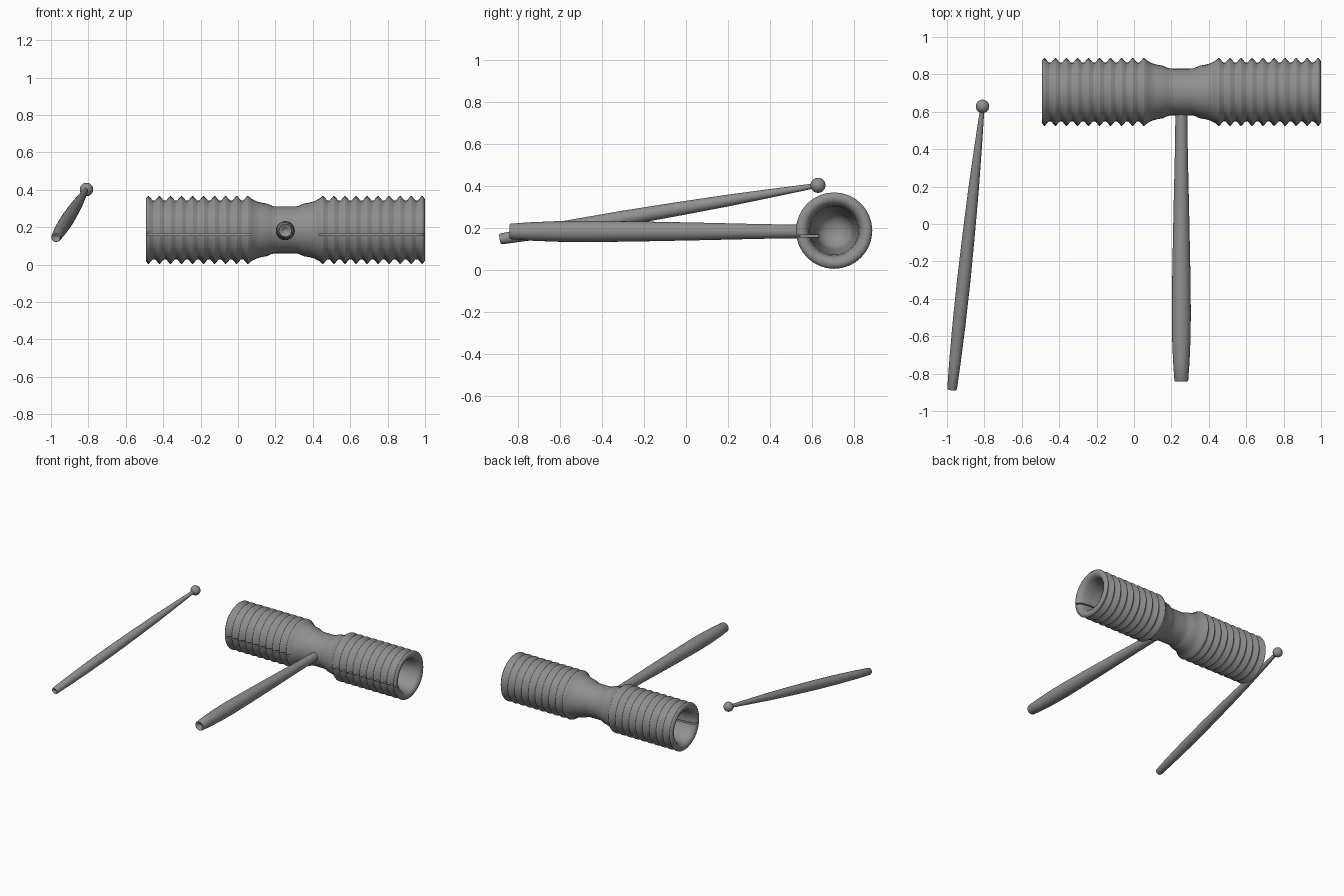
import bpy, bmesh, math
from mathutils import Vector

if "Cube" in bpy.data.objects:
    bpy.data.objects.remove(bpy.data.objects["Cube"])

grey = bpy.data.materials.new("dark_grey_wood")
grey.diffuse_color = (0.28, 0.28, 0.28, 1)
grey.use_nodes = True
grey.node_tree.nodes["Principled BSDF"].inputs["Base Color"].default_value = grey.diffuse_color


def smooth(ob, angle):
    bpy.ops.object.select_all(action='DESELECT')
    ob.select_set(True)
    bpy.context.view_layer.objects.active = ob
    bpy.ops.object.shade_smooth_by_angle(angle=math.radians(angle))


def lathe(name, profile, start, direction, segs=32, angle=30):
    """Revolve (distance, radius) points about an axis; zero radius closes a pole."""
    bm = bmesh.new()
    rings = []
    for d, r in profile:
        if r == 0:
            rings.append([bm.verts.new((0, 0, d))] * segs)
        else:
            rings.append([bm.verts.new((r * math.cos(2 * math.pi * i / segs),
                                        r * math.sin(2 * math.pi * i / segs), d))
                          for i in range(segs)])
    for a, b in zip(rings, rings[1:]):
        for i in range(segs):
            j = (i + 1) % segs
            bm.faces.new(list(dict.fromkeys((a[i], a[j], b[j], b[i]))))
    bmesh.ops.recalc_face_normals(bm, faces=bm.faces)
    me = bpy.data.meshes.new(name)
    bm.to_mesh(me)
    bm.free()
    me.materials.append(grey)
    ob = bpy.data.objects.new(name, me)
    bpy.context.collection.objects.link(ob)
    ob.location = start
    ob.rotation_mode = 'QUATERNION'
    ob.rotation_quaternion = Vector(direction).to_track_quat('Z', 'Y')
    smooth(ob, angle)
    return ob


# Ribbed hollow body: half profile from cavity floor to rim, ribs and waist, then mirrored
MID = Vector((0.253, 0.706, 0.186))
half = [(-0.14, 0), (-0.15, 0.04), (-0.17, 0.075), (-0.25, 0.09), (-0.40, 0.105),
        (-0.66, 0.115), (-0.71, 0.121), (-0.735, 0.132), (-0.745, 0.148), (-0.746, 0.165)]
PITCH = 0.059
for k in range(10):
    x = -0.732 + k * PITCH
    half += [(x - 0.002, 0.182), (x + 0.002, 0.182)]
    if k < 9:
        half += [(x + PITCH / 2 - 0.006, 0.157), (x + PITCH / 2 + 0.006, 0.157)]
half += [(-0.18, 0.166), (-0.155, 0.153), (-0.13, 0.146), (-0.10, 0.141),
         (-0.075, 0.13), (-0.06, 0.1255), (-0.03, 0.125)]
profile = half + [(-x, r) for x, r in reversed(half)]
body = lathe("ribbed_body", profile, MID, (1, 0, 0), 32, 60)

# Sound slits along the front of each chamber
for side in (-1, 1):
    bpy.ops.mesh.primitive_cube_add(size=1, location=(MID.x + side * 0.49, 0.56, 0.161))
    cutter = bpy.context.object
    cutter.name = "slit_cutter"
    cutter.scale = (0.62, 0.15, 0.010)
    cutter.hide_render = True
    cutter.data.materials.append(grey)
    bpy.context.view_layer.objects.active = body
    mod = body.modifiers.new("slit", 'BOOLEAN')
    mod.operation = 'DIFFERENCE'
    mod.solver = 'EXACT'
    mod.object = cutter
    bpy.ops.object.modifier_move_to_index(modifier=mod.name, index=0)
    bpy.ops.object.modifier_apply(modifier=mod.name)
    bpy.data.objects.remove(cutter, do_unlink=True)
smooth(body, 60)

# Handle, with a dimpled butt end, running into the waist
lathe("handle", [(0.015, 0), (0.012, 0.012), (0.0, 0.02), (-0.004, 0.033), (0.002, 0.037),
                 (0.1, 0.044), (0.22, 0.049), (0.36, 0.051), (0.6, 0.048), (0.9, 0.042),
                 (1.2, 0.035), (1.46, 0.031), (1.46, 0)],
      (MID.x, -0.838, 0.182), (0, 1, 0), 24, 60)

# Beater stick and its ball tip
butt = Vector((-0.973, -0.884, 0.146))
tip = Vector((-0.81, 0.629, 0.402))
L = (tip - butt).length
lathe("beater_stick", [(0.012, 0), (0.008, 0.01), (0.0, 0.015), (-0.002, 0.023), (0.005, 0.026),
                       (0.15, 0.031), (0.35, 0.035), (0.6, 0.036), (0.85, 0.033),
                       (1.1, 0.028), (1.3, 0.021), (1.45, 0.015), (L, 0.011), (L, 0)],
      butt, tip - butt, 24, 60)
bpy.ops.mesh.primitive_uv_sphere_add(segments=24, ring_count=14, radius=0.036, location=tip)
ball = bpy.context.object
ball.name = "beater_ball"
ball.data.materials.append(grey)
smooth(ball, 60)
